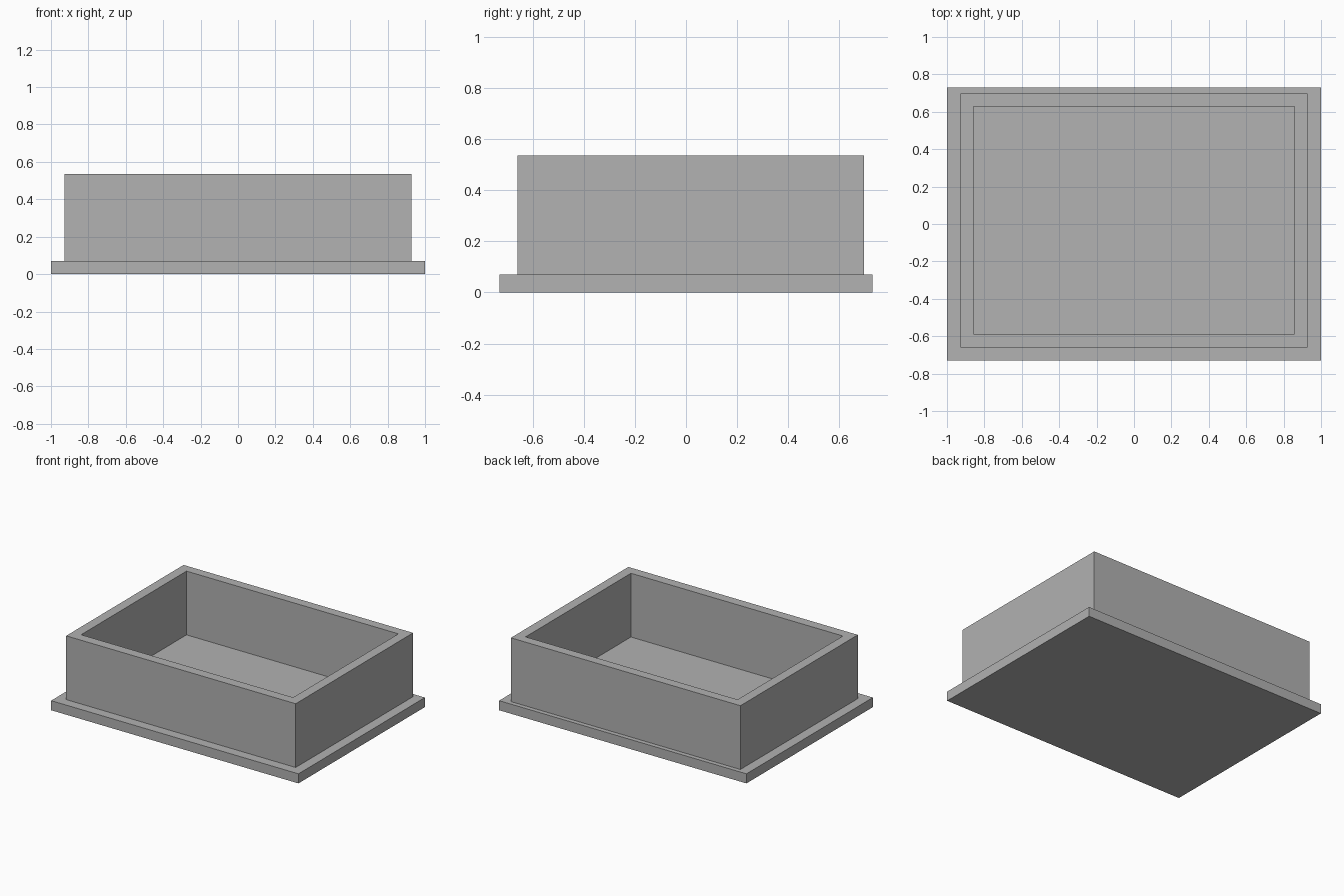
import bpy
import bmesh

cube = bpy.data.objects.get("Cube")
if cube:
    bpy.data.objects.remove(cube, do_unlink=True)

grey = bpy.data.materials.new("plain grey")
grey.use_nodes = True
colour = (0.445, 0.445, 0.445, 1)
grey.diffuse_color = colour
grey.node_tree.nodes["Principled BSDF"].inputs["Base Color"].default_value = colour

BASE_TOP, RIM_TOP = 0.07, 0.536


def rectangle(bm, half_x, y0, y1, z):
    """Counter-clockwise loop of corner vertices."""
    return [bm.verts.new((x, y, z)) for x, y in
            ((-half_x, y0), (half_x, y0), (half_x, y1), (-half_x, y1))]


def bridge(bm, lower, upper):
    """Quads joining two corner loops."""
    for i in range(4):
        j = (i + 1) % 4
        bm.faces.new((lower[i], lower[j], upper[j], upper[i]))


def finish(bm, name):
    bmesh.ops.recalc_face_normals(bm, faces=bm.faces)
    mesh = bpy.data.meshes.new(name)
    bm.to_mesh(mesh)
    bm.free()
    mesh.materials.append(grey)
    obj = bpy.data.objects.new(name, mesh)
    bpy.context.collection.objects.link(obj)


# Flat base plate, with its top face serving as the tray floor
bm = bmesh.new()
bottom = rectangle(bm, 1, -0.73, 0.73, 0)
top = rectangle(bm, 1, -0.73, 0.73, BASE_TOP)
bridge(bm, bottom, top)
bm.faces.new(bottom)
bm.faces.new(top)
finish(bm, "base_plate")

# Rectangular wall ring, set slightly towards the back
bm = bmesh.new()
OUTER = (0.928, -0.659, 0.697)
INNER = (0.857, -0.588, 0.629)
loops = [rectangle(bm, *size, z) for size, z in
         ((OUTER, BASE_TOP), (OUTER, RIM_TOP), (INNER, RIM_TOP), (INNER, BASE_TOP))]
for i in range(4):
    bridge(bm, loops[i], loops[(i + 1) % 4])
finish(bm, "tray_walls")
